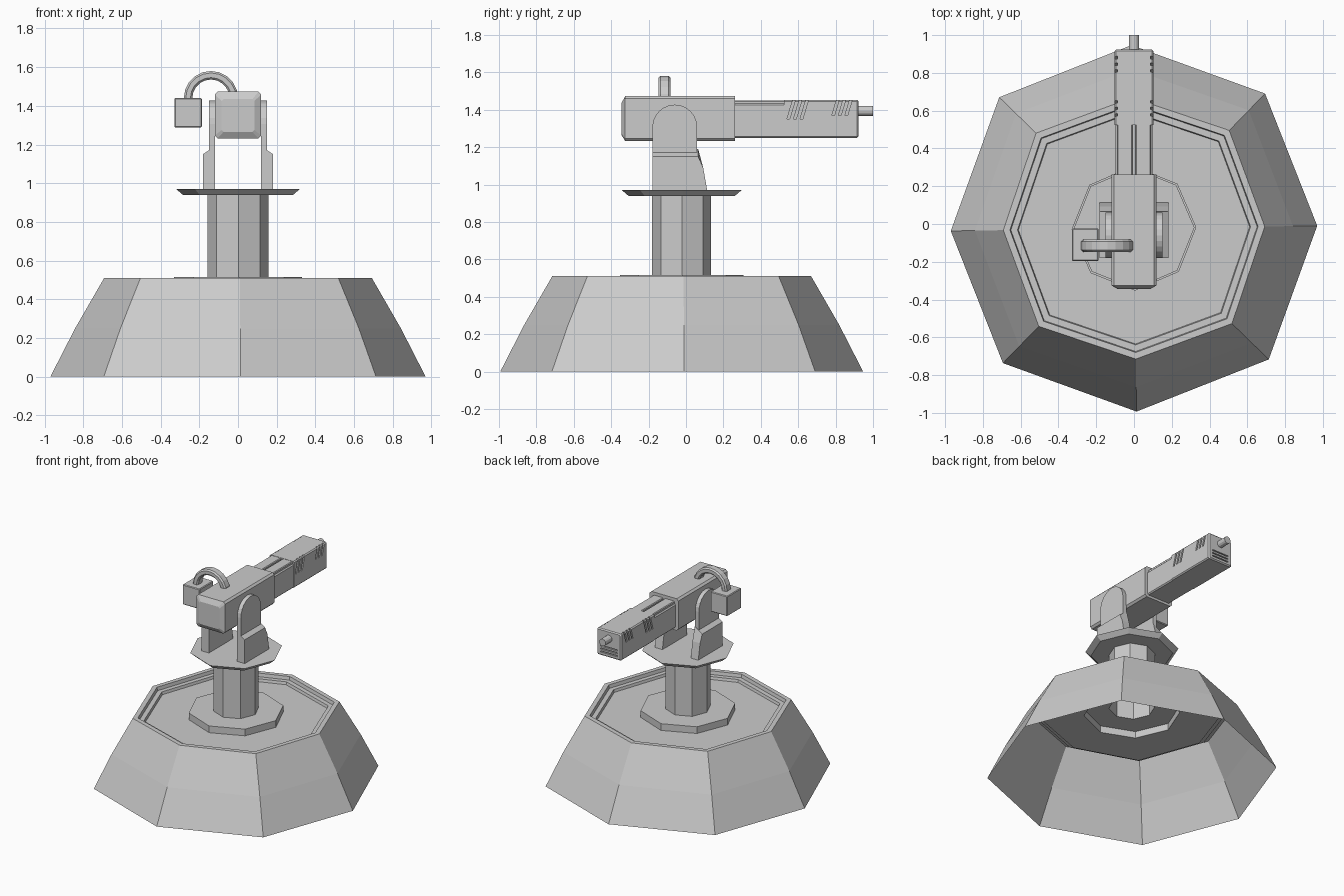
import bpy, bmesh
from math import sin, cos, pi, radians

if "Cube" in bpy.data.objects:
    bpy.data.objects.remove(bpy.data.objects["Cube"])

CY = -0.023  # y centre of the pedestal


def finish(name, bm, recalc=True):
    if recalc:
        bmesh.ops.recalc_face_normals(bm, faces=bm.faces)
    me = bpy.data.meshes.new(name)
    bm.to_mesh(me)
    bm.free()
    ob = bpy.data.objects.new(name, me)
    bpy.context.collection.objects.link(ob)
    return ob


def bridge(bm, rings, cap_start=True, cap_end=True):
    """Join rings of points with quads and close the ends."""
    loops = [[bm.verts.new(p) for p in r] for r in rings]
    n = len(loops[0])
    for a, b in zip(loops, loops[1:]):
        for j in range(n):
            k = (j + 1) % n
            bm.faces.new((a[j], a[k], b[k], b[j]))
    if cap_start:
        bm.faces.new(loops[0][::-1])
    if cap_end:
        bm.faces.new(loops[-1])
    return loops


def octagon(r, z, diag=1.0):
    pts = []
    for i in range(8):
        a = i * pi / 4 + radians(0.8)
        q = r * (diag if i % 2 else 1.0)
        pts.append((q * cos(a), CY + q * sin(a), z))
    return pts


def prism(bm, profile, x0, x1):
    """Extrude a (y, z) profile along x."""
    return bridge(bm, [[(x, y, z) for y, z in profile] for x in (x0, x1)])


def loft(name, sections, cx=0.0):
    """Chamfered rectangles (y, half width, z0, z1, chamfer) joined along y."""
    bm = bmesh.new()
    rings = []
    for y, w, z0, z1, c in sections:
        rings.append([(cx + x, y, z) for x, z in (
            (-w + c, z0), (w - c, z0), (w, z0 + c), (w, z1 - c),
            (w - c, z1), (-w + c, z1), (-w, z1 - c), (-w, z0 + c))])
    bridge(bm, rings)
    return finish(name, bm)


# Pedestal: one open octagonal shell from skirt to turntable
shell = [(0.97, 0, 1.026), (0.842, 0.25, 1.035), (0.692, 0.51, 1.045),
         (0.657, 0.51, 1.045), (0.652, 0.485, 1.045), (0.617, 0.485, 1.045),
         (0.612, 0.465, 1.045), (0.33, 0.465, 1), (0.33, 0.516, 1),
         (0.158, 0.516, 1), (0.158, 0.938, 1), (0.283, 0.938, 1), (0.32, 0.97, 1)]
bm = bmesh.new()
bridge(bm, [octagon(*s) for s in shell], cap_start=False)
finish("pedestal", bm, recalc=False)

# Fork: rounded cheek plus a wider foot on each side
cheek = [(-0.18, 0.97), (0.06, 0.97)]
cheek += [(-0.06 + 0.12 * cos(i * pi / 12), 1.307 + 0.12 * sin(i * pi / 12)) for i in range(13)]
foot = [(-0.18, 0.97), (0.113, 0.97), (0.092, 1.09), (0.065, 1.18), (-0.18, 1.18)]
for side, s in (("left", -1), ("right", 1)):
    bm = bmesh.new()
    prism(bm, cheek, s * 0.118, s * 0.15)
    finish(side + "_fork_cheek", bm)
    bm = bmesh.new()
    loops = prism(bm, foot, s * 0.119, s * 0.182)
    for v in loops[1]:
        if v.co.z > 1.17:
            v.co.z = 1.15
    for v in loops[0]:
        if v.co.z > 1.17:
            v.co.z = 1.19
    finish(side + "_fork_foot", bm)

# Gun housing with bevelled rear
loft("gun_housing", [(-0.345, 0.085, 1.265, 1.435, 0.01),
                     (-0.325, 0.12, 1.232, 1.473, 0.014),
                     (0.263, 0.12, 1.232, 1.473, 0.014)])

# Barrel shroud: lower middle part with two raised strips, then a full block
loft("shroud_middle", [(0.25, 0.098, 1.25, 1.432, 0.008), (0.53, 0.098, 1.25, 1.432, 0.008)])
for side, s in (("left", -1), ("right", 1)):
    loft(side + "_top_strip", [(0.25, 0.041, 1.42, 1.45, 0.005), (0.53, 0.041, 1.42, 1.45, 0.005)],
         cx=s * 0.048)
front = loft("shroud_front", [(0.525, 0.102, 1.25, 1.452, 0.008),
                              (0.915, 0.102, 1.25, 1.452, 0.008),
                              (0.923, 0.094, 1.258, 1.444, 0.008)])

# Slanted side slots and small nose slits
bm = bmesh.new()
for s in (-1, 1):
    for y0, step, zb in ((0.54, 0.035, 1.35), (0.78, 0.035, 1.37)):
        for i in range(3):
            y = y0 + i * step
            lean = (1.47 - zb) * 0.3
            prism(bm, [(y, zb), (y + 0.014, zb), (y + 0.014 + lean, 1.47), (y + lean, 1.47)],
                  s * 0.088, s * 0.12)
for i in range(3):
    z = 1.275 + 0.022 * i
    prism(bm, [(0.912, z), (0.94, z), (0.94, z + 0.009), (0.912, z + 0.009)], -0.07, 0.07)
cutter = finish("slot_cutter", bm)
cutter.hide_render = True
cutter.hide_viewport = True
mod = front.modifiers.new("slots", "BOOLEAN")
mod.operation = "DIFFERENCE"
mod.solver = "EXACT"
mod.object = cutter

# Muzzle
bm = bmesh.new()
bridge(bm, [[(0.027 * cos(i * pi / 6), y, 1.394 + 0.027 * sin(i * pi / 6)) for i in range(12)]
            for y in (0.9, 1.0)])
finish("muzzle", bm)

# Side ammunition box
bm = bmesh.new()
bmesh.ops.create_cube(bm, size=1)
for v in bm.verts:
    v.co.x = -0.258 + v.co.x * 0.142
    v.co.y = -0.11 + v.co.y * 0.17
    v.co.z = 1.364 + v.co.z * 0.152
bmesh.ops.bevel(bm, geom=bm.edges[:], offset=0.005, segments=1, affect="EDGES")
finish("side_box", bm)

# Arched feed tube from the box to the housing, chamfered section
sect = [(-0.022, -0.022), (-0.012, -0.032), (0.012, -0.032), (0.022, -0.022),
        (0.022, 0.022), (0.012, 0.032), (-0.012, 0.032), (-0.022, 0.022)]
path = [(0.0, -0.03)] + [(i * pi / 10, 0.0) for i in range(11)] + [(pi, -0.03)]
bm = bmesh.new()
bridge(bm, [[(-0.14 + (0.118 + r) * cos(a), -0.115 + w, 1.44 + dz + (0.118 + r) * sin(a))
             for r, w in sect] for a, dz in path])
finish("feed_tube", bm)
